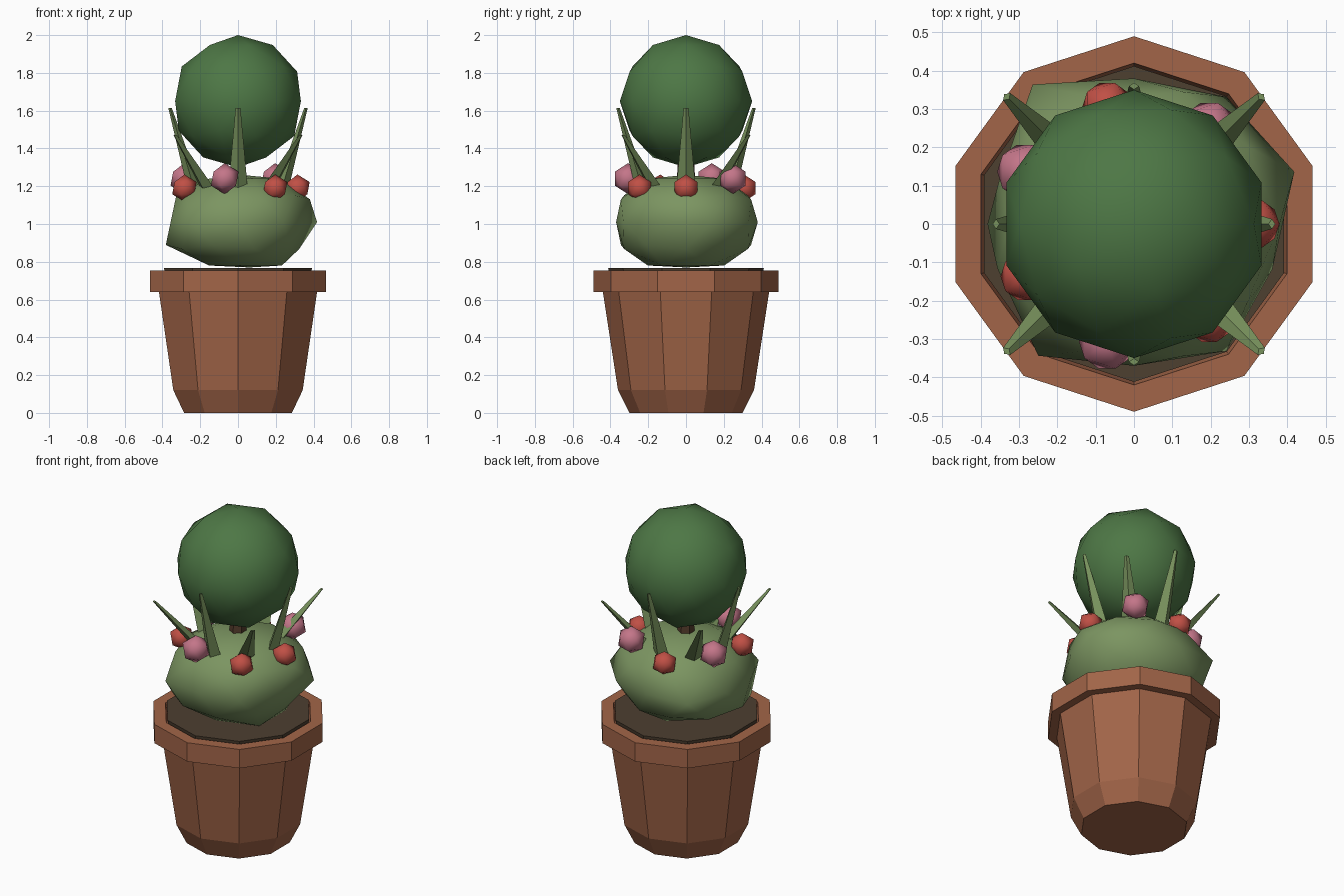
import bpy, bmesh, math
from mathutils import Vector, Matrix

cube = bpy.data.objects.get("Cube")
if cube:
    bpy.data.objects.remove(cube, do_unlink=True)


def material(name, rgb):
    m = bpy.data.materials.new(name)
    m.use_nodes = True
    color = (*rgb, 1)
    m.diffuse_color = color
    bsdf = next(n for n in m.node_tree.nodes if n.type == 'BSDF_PRINCIPLED')
    bsdf.inputs["Base Color"].default_value = color
    bsdf.inputs["Roughness"].default_value = 0.9
    return m


terracotta = material("terracotta", (0.36, 0.13, 0.065))
soil_brown = material("soil brown", (0.075, 0.05, 0.03))
bark = material("bark", (0.09, 0.045, 0.025))
bush_green = material("bush green", (0.2, 0.3, 0.12))
leaf_green = material("leaf green", (0.19, 0.29, 0.11))
dark_green = material("dark green", (0.075, 0.185, 0.06))
red = material("red", (0.53, 0.08, 0.06))
pink = material("pink", (0.55, 0.18, 0.25))


def finish(name, bm, mat, smooth=False):
    bmesh.ops.recalc_face_normals(bm, faces=bm.faces)
    for f in bm.faces:
        f.smooth = smooth
    me = bpy.data.meshes.new(name)
    bm.to_mesh(me)
    bm.free()
    me.materials.append(mat)
    ob = bpy.data.objects.new(name, me)
    bpy.context.collection.objects.link(ob)
    return ob


def lathe(name, profile, mat, sides=10):
    """Stack of polygon rings with a corner on +y, capped at both ends."""
    bm = bmesh.new()
    rings = []
    for r, z in profile:
        angles = [math.pi / 2 + math.tau * i / sides for i in range(sides)]
        rings.append([bm.verts.new((r * math.cos(a), r * math.sin(a), z)) for a in angles])
    for low, high in zip(rings, rings[1:]):
        for i in range(sides):
            j = (i + 1) % sides
            bm.faces.new((low[i], low[j], high[j], high[i]))
    bm.faces.new(rings[0])
    bm.faces.new(rings[-1])
    return finish(name, bm, mat)


def ball(name, center, radius, detail, mat):
    bm = bmesh.new()
    bmesh.ops.create_icosphere(bm, subdivisions=detail, radius=radius,
                               matrix=Matrix.Translation(center))
    return finish(name, bm, mat, True)


# Pot with a chamfered foot and a thick rim, filled with soil
lathe("pot", [(0.30, 0), (0.36, 0.12), (0.44, 0.64), (0.49, 0.64),
              (0.49, 0.755), (0.42, 0.755), (0.41, 0.70)], terracotta)
lathe("soil", [(0.40, 0.69), (0.412, 0.768)], soil_brown)

# Lumpy bush: squashed sphere with uneven waist, flattened top and bottom
waist = [0.44, 0.41, 0.38, 0.45, 0.37, 0.375, 0.425, 0.37, 0.41, 0.38]
bm = bmesh.new()
bmesh.ops.create_icosphere(bm, subdivisions=2, radius=1)
for v in bm.verts:
    x, y, z = v.co
    if abs(z) < 0.1:
        radius, shift = waist[int(math.degrees(math.atan2(y, x)) % 360 // 36)], 0
    elif z > 0:
        radius, shift = 0.405, 0.018
    else:
        radius, shift = 0.405, -0.02 if z > -0.7 else 0.06
    v.co = (x * radius + shift, y * radius, min(max(1.01 + 0.27 * z, 0.77), 1.26))
finish("bush", bm, bush_green, True)

# Short trunk and round crown
lathe("trunk", [(0.05, 1.2), (0.04, 1.4)], bark, 6)
ball("crown", (0, 0, 1.65), 0.35, 2, dark_green)


# Ring of tapering leaves, alternately upright and leaning out
def leaf(name, angle, base, tip):
    out = Vector((math.cos(angle), math.sin(angle), 0))
    side = Vector((-out.y, out.x, 0))
    bm = bmesh.new()
    ends = []
    for (r, z), w in ((base, 0.052), (tip, 0.013)):
        c = out * r + Vector((0, 0, z))
        ends.append([bm.verts.new(c + d) for d in
                     (out * w * 0.7, side * w, -out * w * 0.7, -side * w)])
    for i in range(4):
        j = (i + 1) % 4
        bm.faces.new((ends[0][i], ends[0][j], ends[1][j], ends[1][i]))
    for end in ends:
        bm.faces.new(end)
    finish(name, bm, leaf_green)


for i in range(8):
    a = math.tau * i / 8
    if i % 2:
        leaf(f"leaning_leaf_{i}", a, (0.22, 1.18), (0.47, 1.47))
    else:
        leaf(f"upright_leaf_{i}", a, (0.23, 1.18), (0.36, 1.615))

# Ring of alternating red and pink blossoms
for i in range(7):
    a = math.tau * i / 7
    x, y = 0.315 * math.cos(a), 0.315 * math.sin(a)
    if i % 2:
        ball(f"pink_blossom_{i}", (x, y, 1.24), 0.082, 1, pink)
    else:
        ball(f"red_blossom_{i}", (x, y, 1.19), 0.072, 1, red)
